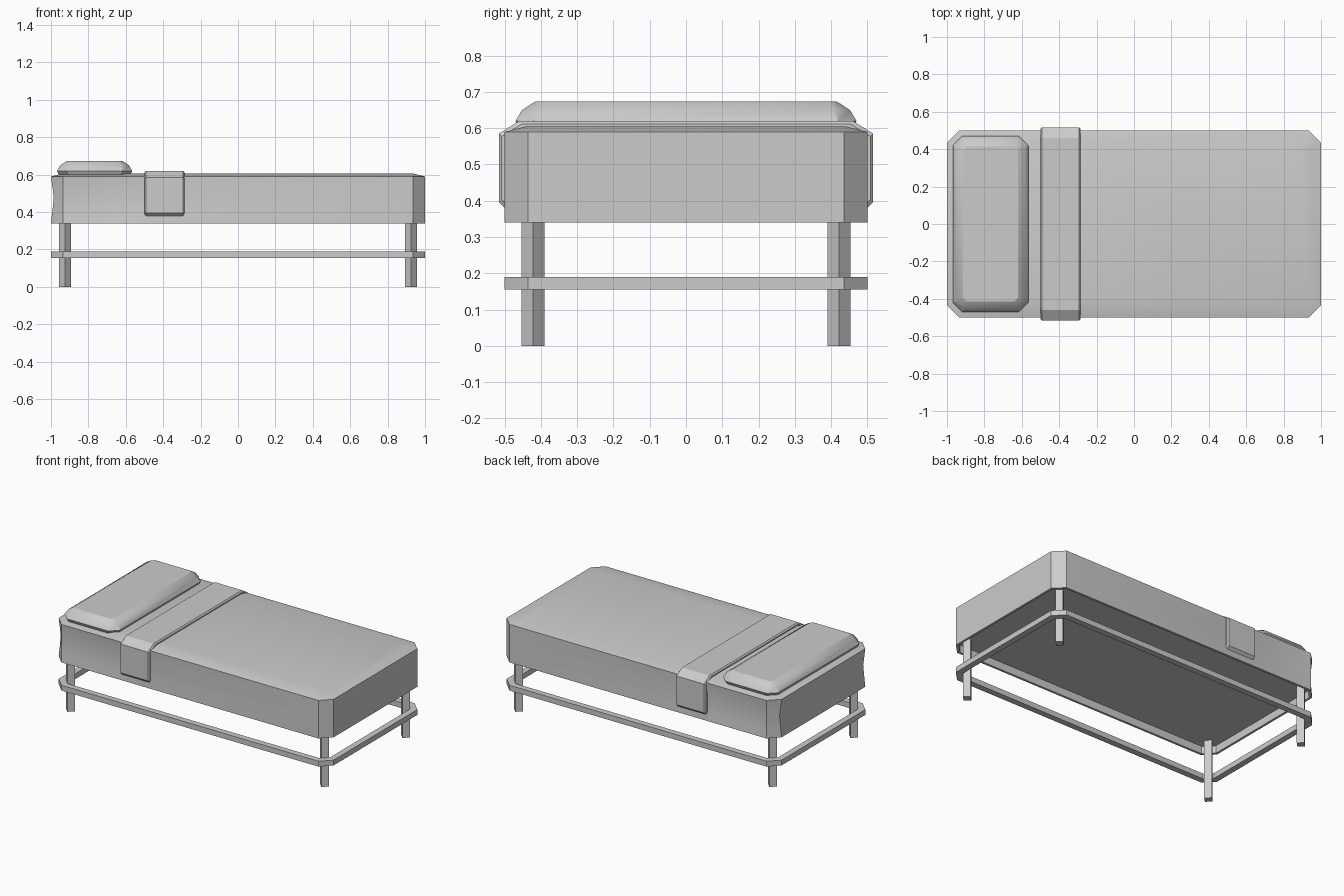
import bpy, bmesh, math

if "Cube" in bpy.data.objects:
    bpy.data.objects.remove(bpy.data.objects["Cube"])


def finish(name, bm, smooth=False):
    bmesh.ops.recalc_face_normals(bm, faces=bm.faces[:])
    me = bpy.data.meshes.new(name)
    bm.to_mesh(me)
    bm.free()
    ob = bpy.data.objects.new(name, me)
    bpy.context.collection.objects.link(ob)
    if smooth:
        bpy.ops.object.select_all(action='DESELECT')
        ob.select_set(True)
        bpy.context.view_layer.objects.active = ob
        bpy.ops.object.shade_smooth_by_angle(angle=math.radians(30))
    return ob


def octagon(x0, x1, y, c, z):
    """Rectangle with cut corners at height z."""
    return [(x0 + c, -y, z), (x1 - c, -y, z), (x1, -y + c, z), (x1, y - c, z),
            (x1 - c, y, z), (x0 + c, y, z), (x0, y - c, z), (x0, -y + c, z)]


def loft(name, rings, closed=False, smooth=False):
    bm = bmesh.new()
    loops = [[bm.verts.new(p) for p in r] for r in rings]
    pairs = list(zip(loops, loops[1:]))
    if closed:
        pairs.append((loops[-1], loops[0]))
    for a, b in pairs:
        for i in range(len(a)):
            j = (i + 1) % len(a)
            bm.faces.new((a[i], a[j], b[j], b[i]))
    if not closed:
        bm.faces.new(loops[0])
        bm.faces.new(loops[-1])
    return finish(name, bm, smooth)


def bedding_ring(inset, z, pinch):
    """Bed outline, pinched in at the head end and beside the cuff."""
    x0, x1, y, c = -1 + inset, 1 - inset, 0.5 - inset, 0.065 - inset / 3
    o = octagon(x0, x1, y, c, z)
    o[6] = (x0 + pinch * 0.6, y - c, z)
    o[7] = (x0 + pinch * 0.6, -y + c, z)
    front = [(-0.53, -y + pinch, z), (-0.45, -y, z)]
    back = [(-0.45, y, z), (-0.53, y - pinch, z)]
    return o[:1] + front + o[1:5] + back + o[5:]


# Mattress and blanket: recessed underside, skirt, pinched sides, bevelled top
loft("mattress_cover", [bedding_ring(i, z, p) for i, z, p in
                        ((0.015, 0.39, 0), (0.015, 0.34, 0), (0, 0.34, 0),
                         (0, 0.39, 0.01), (0, 0.48, 0.025),
                         (0, 0.59, 0), (0.06, 0.605, 0))], smooth=True)

# Folded cuff wrapped across the bed
half = [(0.5, 0.38), (0.516, 0.396), (0.516, 0.585), (0.46, 0.62)]
outer = half + [(-y, z) for y, z in reversed(half)]
inner = [(math.copysign(min(abs(y), 0.492), y), min(z, 0.6)) for y, z in outer]


def cuff_ring(x, inset):
    return [(x, y - math.copysign(inset, y), z + (inset if z < 0.5 else -inset))
            for y, z in outer]


bm = bmesh.new()
rings = [cuff_ring(-0.5, 0.008), cuff_ring(-0.492, 0),
         cuff_ring(-0.293, 0), cuff_ring(-0.285, 0.008)]
rings = [[(rings[0][0][0], y, z) for y, z in inner]] + rings + \
        [[(rings[3][0][0], y, z) for y, z in inner]]
rows = [[bm.verts.new(p) for p in r] for r in rings]
for a, b in zip(rows, rows[1:]):
    for i in range(len(a) - 1):
        bm.faces.new((a[i], a[i + 1], b[i + 1], b[i]))
finish("blanket_cuff", bm)

# Pillow with stepped rounded edges
loft("pillow", [octagon(-0.968 + d, -0.565 - d, 0.47 - d, c, z) for d, c, z in
                ((0.01, 0.05, 0.6), (0, 0.05, 0.62),
                 (0.018, 0.045, 0.65), (0.055, 0.02, 0.674))], smooth=True)

# Lower rail frame
w = 0.04
loft("lower_rail", [octagon(-1, 1, 0.5, 0.065, 0.155),
                    octagon(-1, 1, 0.5, 0.065, 0.19),
                    octagon(-1 + w, 1 - w, 0.5 - w, 0.045, 0.19),
                    octagon(-1 + w, 1 - w, 0.5 - w, 0.045, 0.155)], closed=True)

# Four diamond-section legs
r = 0.032
for sx, end in ((-1, "head"), (1, "foot")):
    for sy, side in ((-1, "front"), (1, "back")):
        x, y = sx * 0.924, sy * 0.422
        loft(f"{end}_{side}_leg", [[(x - r, y, z), (x, y - r, z), (x + r, y, z),
                                    (x, y + r, z)] for z in (0, 0.39)])
